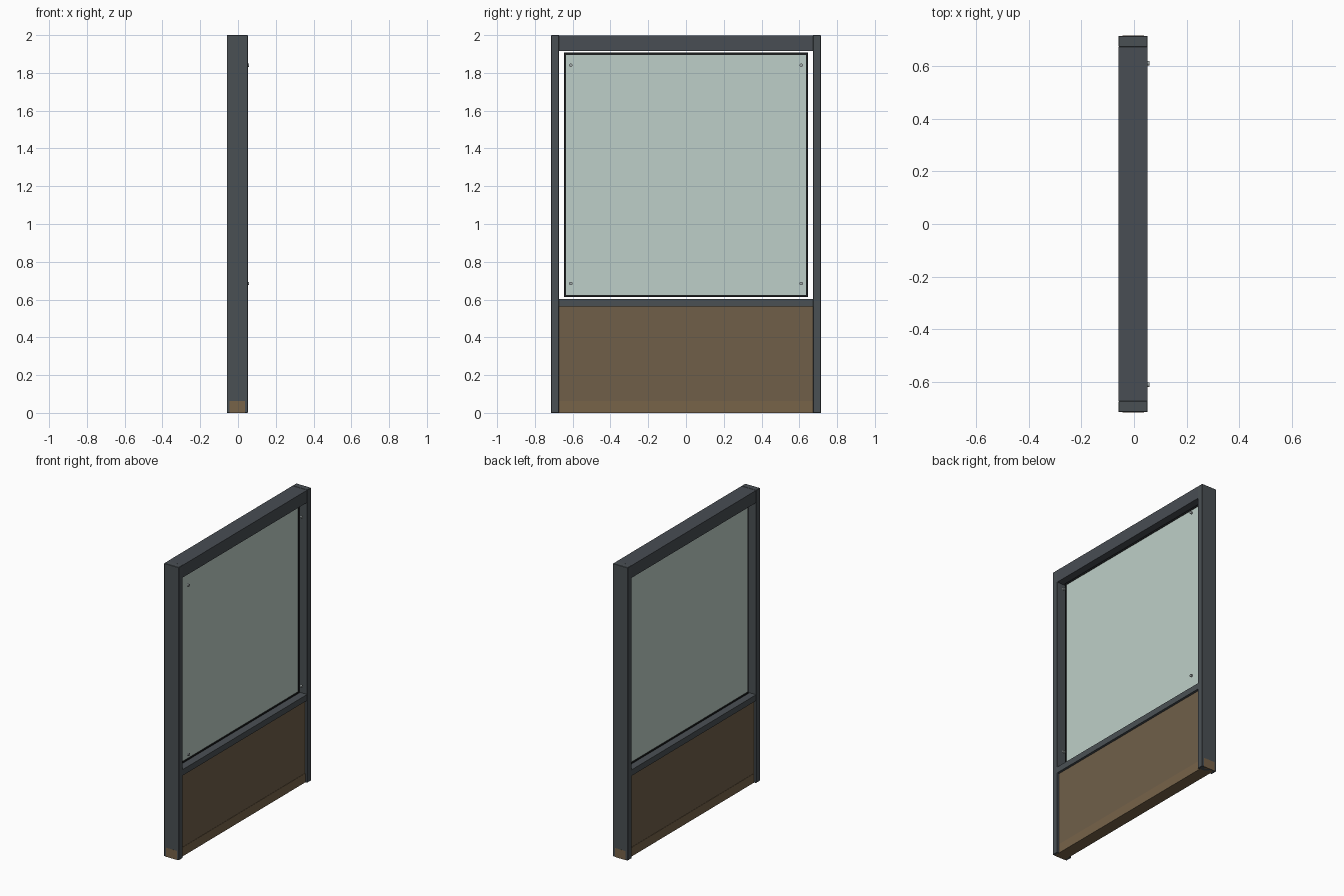
import bpy, bmesh, math

if "Cube" in bpy.data.objects:
    bpy.data.objects.remove(bpy.data.objects["Cube"])


def material(name, r, g, b):
    lin = lambda c: ((c / 255 + 0.055) / 1.055) ** 2.4
    m = bpy.data.materials.new(name)
    m.diffuse_color = (lin(r), lin(g), lin(b), 1)
    m.use_nodes = True
    m.node_tree.nodes["Principled BSDF"].inputs["Base Color"].default_value = m.diffuse_color
    return m


FRAME = material("slate grey frame", 74, 80, 84)
BEAM = material("blue grey beam", 72, 77, 83)
BROWN = material("brown panel", 112, 95, 73)
SILL = material("light brown sill", 119, 99, 73)
GLASS = material("pale green glass", 190, 207, 200)
BLACK = material("black gasket", 28, 30, 31)
STEEL = material("steel grey", 160, 168, 168)


def box(name, x, y, z, mat, bevel=0):
    """Box from (min, max) pairs on each axis."""
    bm = bmesh.new()
    bmesh.ops.create_cube(bm, size=1)
    for v in bm.verts:
        v.co = [a + (c + 0.5) * (b - a) for c, (a, b) in zip(v.co, (x, y, z))]
    if bevel:
        bmesh.ops.bevel(bm, geom=bm.edges[:], offset=bevel, segments=1, affect='EDGES')
    me = bpy.data.meshes.new(name)
    bm.to_mesh(me)
    bm.free()
    me.materials.append(mat)
    ob = bpy.data.objects.new(name, me)
    bpy.context.collection.objects.link(ob)
    return ob


X = (-0.059, 0.052)      # frame depth
W, IN = 0.714, 0.672     # outer and inner half widths

# Frame: posts, head beam, middle rail
for side, s in (("left", -1), ("right", 1)):
    box(side + "_post", X, sorted((s * W, s * IN)), (0, 2), FRAME, 0.002)
box("head_beam", X, (-IN, IN), (1.915, 1.999), BEAM)
box("middle_rail", X, (-IN, IN), (0.563, 0.604), FRAME)

# Lower panel and the sill that runs through the posts
box("lower_panel", (-0.042, 0.036), (-IN, IN), (0.062, 0.563), BROWN)
box("sill", (-0.044, 0.038), (-W - 0.0003, W + 0.0003), (0, 0.062), SILL)

# Glass pane with a black gasket round it
GY, GZ0, GZ1, T = 0.647, 0.614, 1.907, 0.011
GX = (-0.021, 0.011)
box("glass_pane", (-0.018, 0.008), (-GY + T, GY - T), (GZ0 + T, GZ1 - T), GLASS)
for side, s in (("left", -1), ("right", 1)):
    box("gasket_" + side, GX, sorted((s * GY, s * (GY - T))), (GZ0, GZ1), BLACK)
box("gasket_bottom", GX, (-GY + T, GY - T), (GZ0, GZ0 + T), BLACK)
box("gasket_top", GX, (-GY + T, GY - T), (GZ1 - T, GZ1), BLACK)

# Four round fixing caps standing off the glass
for y in (-0.61, 0.61):
    for z in (0.685, 1.84):
        bpy.ops.mesh.primitive_cylinder_add(vertices=16, radius=0.009, depth=0.012,
                                            location=(0.053, y, z),
                                            rotation=(0, math.pi / 2, 0))
        cap = bpy.context.object
        cap.name = "fixing_cap"
        cap.data.materials.append(STEEL)
        bpy.ops.object.shade_smooth_by_angle()
